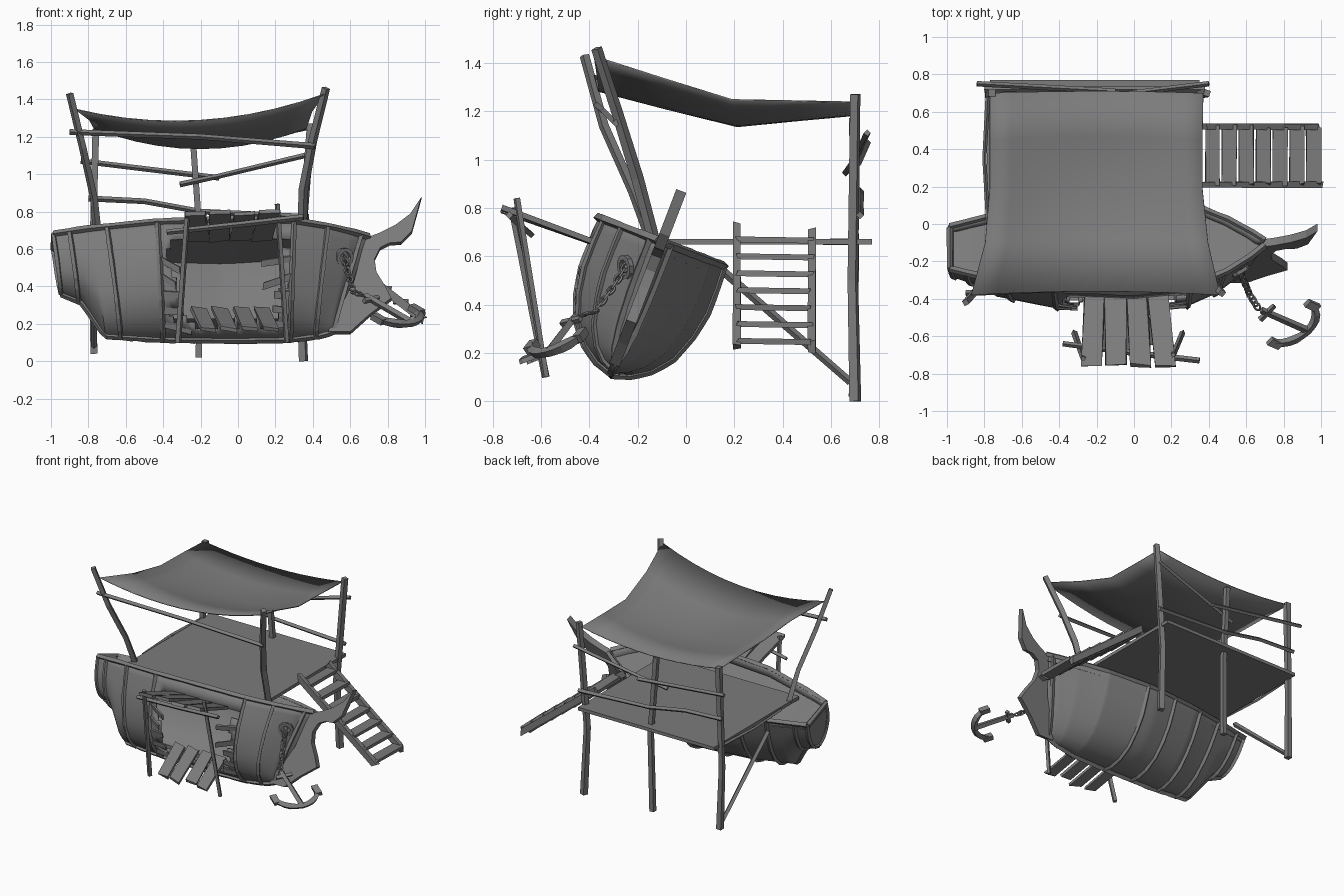
import bpy, bmesh, math, random
from mathutils import Vector as V, Matrix

random.seed(4)
if "Cube" in bpy.data.objects:
    bpy.data.objects.remove(bpy.data.objects["Cube"])

grey = bpy.data.materials.new("weathered grey")
grey.use_nodes = True
grey.diffuse_color = (0.2, 0.2, 0.2, 1)
grey.node_tree.nodes["Principled BSDF"].inputs["Base Color"].default_value = (0.2, 0.2, 0.2, 1)

# The ship heels over, so its parts are made in a tilted frame
HEEL = math.radians(21)
SHIP = Matrix.Translation((0, -0.1, 0.66)) @ Matrix.Rotation(-HEEL, 4, 'X')


def add(name, mesh, smooth=False):
    ob = bpy.data.objects.new(name, mesh)
    bpy.context.collection.objects.link(ob)
    mesh.materials.clear()
    mesh.materials.append(grey)
    mesh.polygons.foreach_set("use_smooth", [smooth] * len(mesh.polygons))
    return ob


def from_bm(name, bm, smooth=False):
    bmesh.ops.recalc_face_normals(bm, faces=bm.faces)
    mesh = bpy.data.meshes.new(name)
    bm.to_mesh(mesh)
    bm.free()
    return add(name, mesh, smooth)


def pole(name, pts, r=0.018, cyclic=False):
    """Four-sided beam that follows the points."""
    cu = bpy.data.curves.new(name, 'CURVE')
    cu.dimensions, cu.bevel_depth, cu.bevel_resolution = '3D', r, 0
    cu.use_fill_caps = True
    sp = cu.splines.new('POLY')
    sp.points.add(len(pts) - 1)
    sp.use_cyclic_u = cyclic
    for p, co in zip(sp.points, pts):
        p.co = (*co, 1)
        p.radius = random.uniform(0.9, 1.1)
    tmp = bpy.data.objects.new(name + " path", cu)
    bpy.context.collection.objects.link(tmp)
    bpy.context.view_layer.update()
    mesh = bpy.data.meshes.new_from_object(tmp.evaluated_get(bpy.context.evaluated_depsgraph_get()))
    bpy.data.objects.remove(tmp)
    return add(name, mesh)


def plank(name, a, b, side, width, thick=0.018):
    """Board from a to b with rough, uneven ends."""
    a, b, side = V(a), V(b), V(side).normalized()
    up = (b - a).cross(side).normalized()
    bm = bmesh.new()
    bmesh.ops.create_cube(bm, size=1)
    for v in bm.verts:
        x, y, z = v.co
        w = width * random.uniform(0.85, 1.05)
        t = x + 0.5 + random.uniform(-0.04, 0.04)
        v.co = a.lerp(b, t) + side * y * w + up * z * thick
    return from_bm(name, bm)


def ring(name, centre, normal, r, tube, stretch=1.0, along=None):
    n = V(normal).normalized()
    u = V(along).normalized() if along else n.orthogonal().normalized()
    w = n.cross(u)
    steps = [math.tau * i / 10 for i in range(10)]
    return pole(name, [V(centre) + u * math.cos(t) * r * stretch + w * math.sin(t) * r for t in steps], tube, True)


# Hull stations: deck x, keel x, half beam, depth, rail drop
STATIONS = [(-.985, -.945, .135, .32, .03), (-.88, -.83, .165, .37, .025), (-.8, -.71, .185, .56, .02),
            (-.45, -.42, .26, .58, .01), (0, 0, .28, .585, 0), (.3, .28, .25, .58, 0), (.5, .43, .16, .56, 0),
            (.62, .5, .08, .54, 0), (.7, .52, .012, .53, 0)]
SECTION = [(1, 0), (1.02, .18), (1.02, .36), (.95, .55), (.8, .74), (.55, .88), (.28, .96), (0, 1)]
STERN = STATIONS[0][0]


def mix(table, k, t):
    return [p + (q - p) * t for p, q in zip(table[k], table[k + 1])]


def hull_pt(x, f, side, out=0.0):
    k = max(i for i in range(len(STATIONS) - 1) if STATIONS[i][0] <= x + 1e-6)
    t = (x - STATIONS[k][0]) / (STATIONS[k + 1][0] - STATIONS[k][0])
    xt, xb, half, depth, drop = mix(STATIONS, k, t)
    if side > 0:  # the far side draws in towards both ends
        half *= 1 - 0.3 * abs(x + 0.1)
    g = min(f * 7, 6.999)
    w, d = mix(SECTION, int(g), g - int(g))
    return SHIP @ V((xt + (xb - xt) * d, side * (w * half + out * (1 - f)), -drop * (1 - d) - d * depth - out * f))


# Hull shell with a jagged breach in its front side
xs = sorted(set([STERN + (0.7 - STERN) * i / 68 for i in range(69)] + [s[0] for s in STATIONS]))
cols = [(f / 14, -1) for f in range(15)] + [(f / 14, 1) for f in range(13, -1, -1)]
bm = bmesh.new()
grid = [[bm.verts.new(hull_pt(x, f, s)) for f, s in cols] for x in xs]
lo = [-0.42 + random.uniform(0, 0.08) for _ in cols]
hi = [0.29 - random.uniform(0, 0.08) for _ in cols]
for i in range(len(xs) - 1):
    bottom = random.choice((10, 11, 11, 12))
    for j in range(len(cols) - 1):
        if not (2 <= j < bottom and lo[j] < xs[i] < hi[j]):
            bm.faces.new((grid[i][j], grid[i + 1][j], grid[i + 1][j + 1], grid[i][j + 1]))
bm.faces.new(grid[0])
hull = from_bm("hull", bm, True)
mod = hull.modifiers.new("thickness", 'SOLIDIFY')
mod.thickness, mod.offset = 0.018, -1
bpy.context.view_layer.objects.active = hull
hull.select_set(True)
bpy.ops.object.shade_smooth_by_angle(angle=math.radians(35))

# Deck and lower floor inside the hull
for name, f, drop in (("ship_deck", 0.02, -0.035), ("hold_floor", 0.72, 0)):
    bm = bmesh.new()
    span = [x for x in xs if f < 0.5 or -0.7 < x < 0.5]
    rows = [[bm.verts.new(hull_pt(x, f, s) + V((0, 0, drop))) for s in (-0.94, 0.94)] for x in span]
    for p, q in zip(rows, rows[1:]):
        bm.faces.new((p[0], q[0], q[1], p[1]))
    from_bm(name, bm)

# Rails, ribs and stern frame
for side in (-1, 1):
    pole("rail", [hull_pt(x, 0, side, 0.004) for x in xs[::3]], 0.018)
    for x in ((-.9, -.7, -.43, .3, .48, .66) if side < 0 else (-.9, -.7, -.5, -.25, 0, .66)):
        pole("rib", [hull_pt(x, f / 14, side, 0.006) for f in range(15)], 0.015)
    pole("stern_frame", [hull_pt(STERN, f / 10, side) for f in range(11)], 0.015)
pole("stern_sill", [hull_pt(STERN, 0, -1), hull_pt(STERN, 0, 1)], 0.016)
pole("keel", [hull_pt(x, 1, 1, 0.003) for x in xs[:-1:2]], 0.018)

# Curved stem and beak
outline = [(.48, .15), (.60, .15), (.70, .24), (.82, .33), (.79, .39), (.74, .47), (.73, .54), (.76, .60), (.81, .625),
           (.87, .63), (.93, .69), (.98, .87), (.92, .78), (.84, .72), (.76, .68), (.68, .65), (.62, .42)]
bm = bmesh.new()
base = bm.faces.new([bm.verts.new(SHIP @ V((x, -0.022, (z - 0.66) / math.cos(HEEL)))) for x, z in outline])
new = bmesh.ops.extrude_face_region(bm, geom=[base])["geom"]
bmesh.ops.translate(bm, vec=SHIP.to_3x3() @ V((0, 0.044, 0)), verts=[g for g in new if isinstance(g, bmesh.types.BMVert)])
from_bm("stem_beak", bm)

# Broken boards around the breach
for i in range(5):
    f = 0.3 + i * 0.12
    for x, dx in ((-0.43, 1), (0.3, -1)):
        a = hull_pt(x, f, -1)
        b = hull_pt(x + dx * random.uniform(0.08, 0.2), f + random.uniform(-.03, .1), -1)
        plank("broken_board", a, b, (0, -0.2, 1), 0.04, 0.012)

# Plank awning, its props, and the entrance ramp
for i in range(4):
    x = -0.21 + i * 0.112
    plank("awning_plank", (x, -0.36, 0.65), (x + (i - 1) * 0.02, -0.76, 0.79 + 0.01 * (i % 2)), (1, 0, 0.04), 0.118, 0.022)
    plank("ramp_plank", (x, -0.38, 0.28), (x + 0.05, -0.65 - 0.03 * (i % 2), 0.17), (1, 0, -0.1), 0.09, 0.02)
pole("awning_bar", [(-.38, -.64, .69), (0, -.69, .73), (.35, -.73, .77)], 0.015)
pole("awning_prop", [(-.27, -.72, .8), (-.32, -.58, .1)], 0.016)
pole("awning_prop", [(.21, -.70, .84), (.26, -.58, .1)], 0.016)

# Platform behind the ship
bm = bmesh.new()
bmesh.ops.create_cube(bm, size=1, matrix=Matrix.Translation((-.21, .27, .66)) @ Matrix.Diagonal((1.12, 1.0, .024, 1)))
from_bm("platform", bm)
pole("platform_edge", [(-.78, .70, .66), (-.80, .35, .66), (-.78, 0, .66)], 0.012)

# Posts and canopy frame
pole("back_post", [(-.77, .70, .04), (-.78, .69, .5), (-.76, .7, 1.24)], 0.025)
pole("back_post", [(-.21, .69, .02), (-.2, .7, .6), (-.24, .69, 1.17)], 0.024)
pole("back_post", [(.35, .70, .0), (.33, .69, .5), (.39, .7, 1.27)], 0.025)
pole("front_post", [(.34, -.12, .62), (.35, -.2, .92), (.40, -.28, 1.18), (.47, -.37, 1.46)], 0.025)
pole("front_post", [(-.75, -.14, .66), (-.77, -.22, .87), (-.83, -.34, 1.14), (-.9, -.42, 1.43)], 0.023)
pole("brace", [(-.77, .14, .55), (-.77, .68, .08)], 0.016)
pole("front_bar", [(-.9, -.37, 1.225), (-.2, -.34, 1.2), (.41, -.29, 1.15)], 0.015)
pole("cross_bar", [(-.84, .75, 1.07), (-.1, .71, .98)], 0.015)
pole("cross_bar", [(-.31, .66, .945), (-.1, .69, .99), (.4, .75, 1.11)], 0.015)
pole("low_bar", [(-.8, .72, .87), (-.5, .72, .855), (-.2, .72, .80), (.38, .72, .77)], 0.015)

# Sagging cloth canopy: y, left x, right x, left z, right z, sag
EDGES = [(-.38, -.87, .46, 1.35, 1.43, .10), (-.1, -.795, .395, 1.295, 1.34, .105), (.19, -.77, .365, 1.25, 1.25, .11),
         (.45, -.77, .365, 1.245, 1.245, .08), (.70, -.77, .37, 1.235, 1.24, .05)]
bm = bmesh.new()
rows = []
for y, x0, x1, z0, z1, sag in EDGES:
    ts = [i / 10 for i in range(11)]
    rows.append([bm.verts.new((x0 + (x1 - x0) * t, y + 0.8 * sag * t * (1 - t), z0 + (z1 - z0) * t - sag * 4 * t * (1 - t)))
                 for t in ts])
for p, q in zip(rows, rows[1:]):
    for i in range(10):
        bm.faces.new((p[i], p[i + 1], q[i + 1], q[i]))
canopy = from_bm("canopy", bm, True)
canopy.modifiers.new("thickness", 'SOLIDIFY').thickness = 0.006

# Ladder
for y in (0.21, 0.52):
    plank("ladder_rail", (.36, y, .71), (.98, y, .23), (0, 1, 0), 0.034, 0.045)
for i in range(7):
    x, z = 0.42 + i * 0.09, 0.67 - i * 0.07
    plank("ladder_tread", (x, .21, z), (x, .52, z - 0.005), (1, 0, 0), 0.082, 0.024)

# Hawse ring, chain and anchor
hawse = hull_pt(0.6, 0.22, -1, 0.01)
normal = (0.5, -0.85, -0.1)
ring("hawse_ring", hawse, normal, 0.042, 0.014)
path = [hawse, V((.59, -.31, .46)), V((.62, -.38, .37)), V((.67, -.46, .35))]
links = [(a.lerp(b, t / 4), b - a) for a, b in zip(path, path[1:]) for t in range(4)]
for i, (p, d) in enumerate(links):
    ring("chain_link", p, d.cross(V((1, 0, 0) if i % 2 else (0.2, 1, 0.5))), 0.015, 0.006, 1.5, d)
top, crown = V((.68, -.46, .35)), V((.93, -.57, .205))
along = (crown - top).normalized()
across = V((.21, .21, .05)).normalized()
pole("anchor_shank", [top, crown], 0.02)
pole("anchor_stock", [top + along * .04 + across * s for s in (-.055, .055)], 0.016)
arc = [crown + across * .15 * math.sin(a) - along * .13 * (1 - math.cos(a)) for a in [-1.3 + .26 * i for i in range(11)]]
pole("anchor_arms", arc, 0.022)
for tip in (arc[0], arc[-1]):
    plank("anchor_fluke", tip - along * .035, tip + along * .035, across, 0.045, 0.035)
